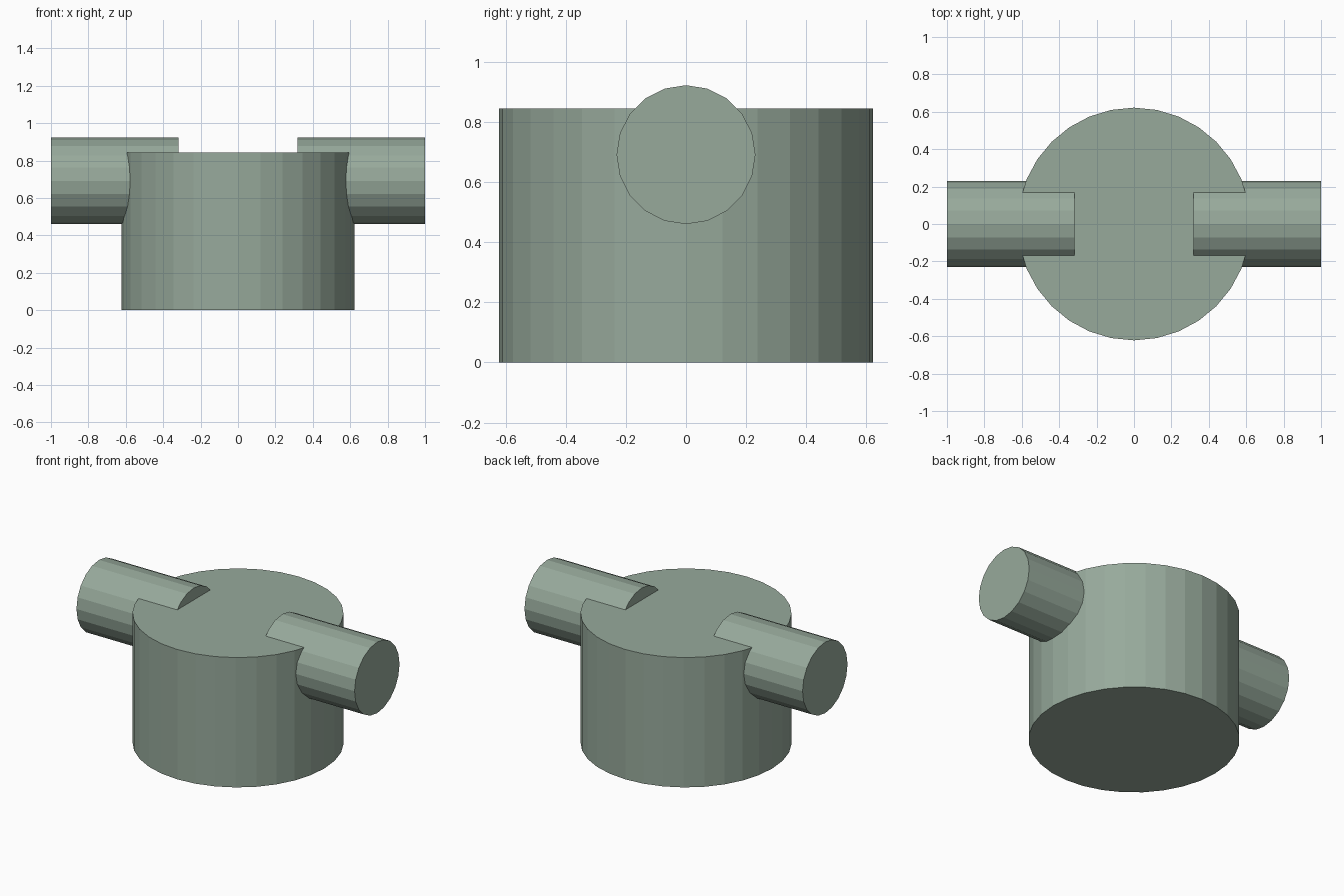
import bpy
from math import pi

if "Cube" in bpy.data.objects:
    bpy.data.objects.remove(bpy.data.objects["Cube"])

BODY_RADIUS, BODY_HEIGHT = 0.622, 0.844
PIPE_RADIUS, PIPE_Z = 0.231, 0.691
PIPE_INNER, PIPE_OUTER = 0.318, 1.0

# Muted grey-green for every part
green = bpy.data.materials.new("grey_green")
green.diffuse_color = (0.31, 0.40, 0.33, 1)
green.use_nodes = True
green.node_tree.nodes["Principled BSDF"].inputs["Base Color"].default_value = green.diffuse_color


def cylinder(name, sides, radius, depth, location, rotation=(0, 0, 0)):
    bpy.ops.mesh.primitive_cylinder_add(vertices=sides, radius=radius, depth=depth,
                                        location=location, rotation=rotation)
    obj = bpy.context.object
    obj.name = name
    obj.data.materials.append(green)
    return obj


# Upright drum
cylinder("drum_body", 32, BODY_RADIUS, BODY_HEIGHT, (0, 0, BODY_HEIGHT / 2))

# Side pipes, set into the drum and standing slightly proud of its top
for name, side in (("left_pipe", -1), ("right_pipe", 1)):
    cylinder(name, 20, PIPE_RADIUS, PIPE_OUTER - PIPE_INNER,
             (side * (PIPE_INNER + PIPE_OUTER) / 2, 0, PIPE_Z), (0, pi / 2, 0))
